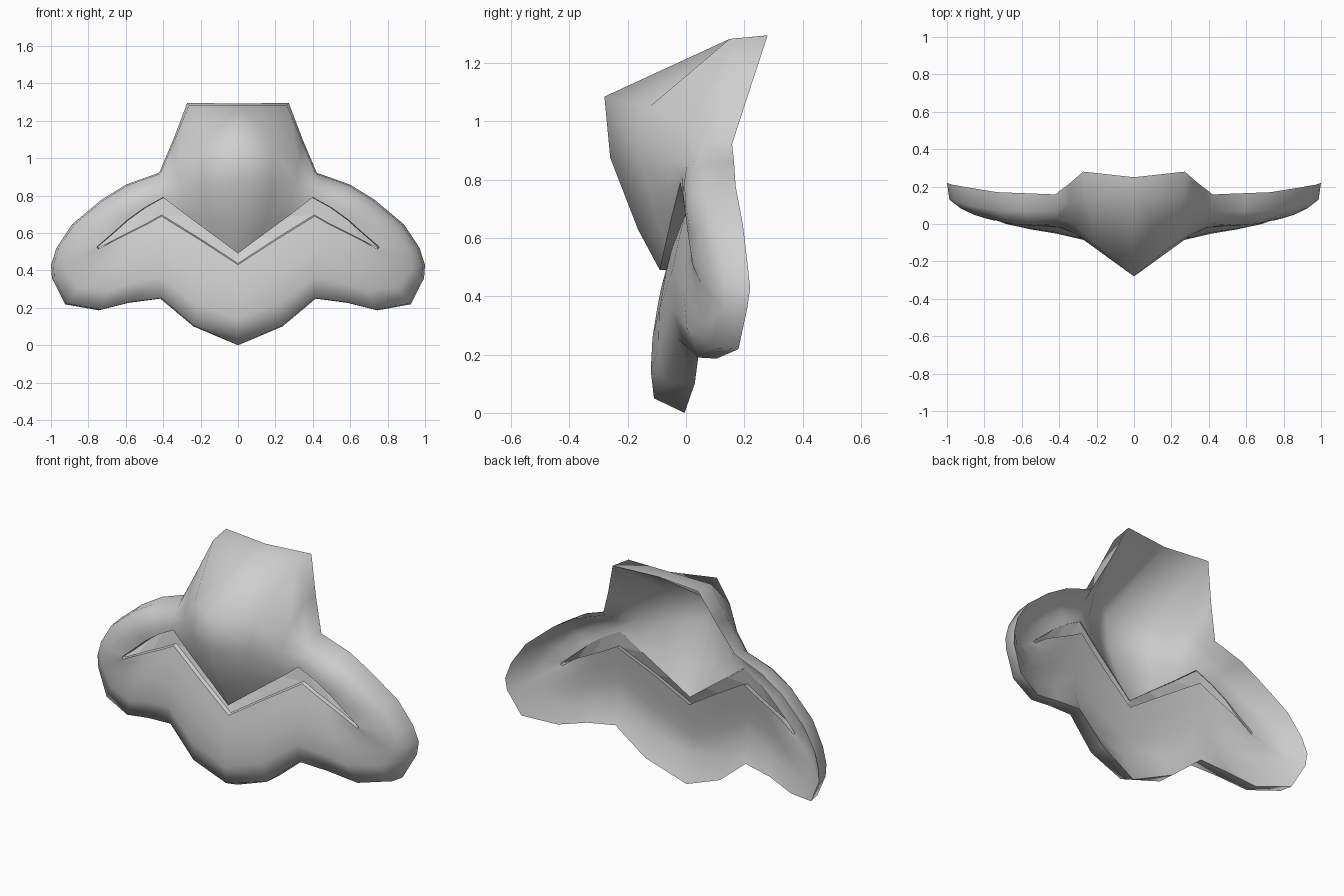
import bpy, bmesh, math

if "Cube" in bpy.data.objects:
    bpy.data.objects.remove(bpy.data.objects["Cube"])

# One flat colour
grey = bpy.data.materials.new("light_grey")
grey.diffuse_color = (0.62, 0.62, 0.62, 1)
grey.use_nodes = True
grey.node_tree.nodes["Principled BSDF"].inputs["Base Color"].default_value = grey.diffuse_color

# Half outline from top centre round the cheek to the chin:
# x, z, y of front edge, y of back edge
OUTLINE = [
    (0, 1.283, .15, .25), (.262, 1.283, .15, .28), (.342, 1.09, .11, .215),
    (.416, .917, .07, .158), (.59, .855, .07, .165), (.72, .775, .07, .17),
    (.875, .645, .095, .195), (.958, .52, .12, .21), (.987, .43, .13, .22),
    (.982, .36, .13, .21), (.912, .222, .105, .18), (.735, .19, .04, .105),
    (.575, .23, .0, .07), (.41, .252, -.03, .05), (.235, .105, -.07, .03),
    (0, .05, -.11, -.005)]

# Matching points round the mouth slit: x, y, z
SLIT = [
    (0, -.09, .49), (.12, -.07, .58), (.27, -.045, .69), (.40, -.02, .79),
    (.50, -.01, .735), (.59, 0, .67), (.68, .01, .59), (.75, .02, .53),
    (.755, .02, .522), (.745, .02, .515), (.66, .015, .56), (.57, .01, .605),
    (.48, .005, .65), (.41, 0, .69), (.20, -.05, .56), (0, -.085, .43)]

# Nose columns, three points each between outline and slit
NOSE = {0: [(0, -.28, 1.085), (0, -.26, .875), (0, -.165, .63)],
        1: [(.19, -.125, 1.05), (.18, -.15, .86), (.16, -.11, .70)],
        2: [(.325, .005, .98), (.31, -.055, .87), (.29, -.06, .77)]}


def column(i):
    """Front points from the outer rim to the slit."""
    x, z, yf, yb = OUTLINE[i]
    a, b = (x, yf, z), SLIT[i]
    if i in NOSE:
        return [a] + NOSE[i] + [b]
    bulge = .02 if i in (3, 6, 7, 8, 9, 10, 15) else .035
    mids = []
    for t in (.25, .55, .82):
        p = [a[k] + (b[k] - a[k]) * t for k in range(3)]
        p[1] -= bulge * math.sin(math.pi * t ** .8)
        mids.append(tuple(p))
    return [a] + mids + [b]


def back_column(i, front):
    """Inner points: wide rim at the outside, thin wall inside."""
    x, z, yf, yb = OUTLINE[i]
    rim = (x * 1.013, yb, z + (z - .5) * .012)
    if i == 1:
        rim = (.272, yb, 1.295)
    if i == 15:
        rim = (0, yb, .0)
    inner = [(p[0] * .99, p[1] + .055, p[2]) for p in front[1:]]
    if i > 9:  # top of the lower lip rises towards the back
        x, y, z = inner[-1]
        inner[-1] = (x, y, z + .018)
    return [rim] + inner


def finish(bm, name):
    bmesh.ops.recalc_face_normals(bm, faces=bm.faces[:])
    mesh = bpy.data.meshes.new(name)
    bm.to_mesh(mesh)
    bm.free()
    mesh.materials.append(grey)
    ob = bpy.data.objects.new(name, mesh)
    bpy.context.collection.objects.link(ob)
    mod = ob.modifiers.new("mirror", 'MIRROR')
    mod.use_clip = True
    mod.merge_threshold = .0005
    return ob


# Muzzle shell: front skin, back skin, outer rim and slit walls
bm = bmesh.new()
front, back = [], []
for i in range(16):
    pts = column(i)
    front.append([bm.verts.new(p) for p in pts])
    back.append([bm.verts.new(p) for p in back_column(i, pts)])
for i in range(15):
    j = i + 1
    for k in range(4):
        bm.faces.new((front[i][k], front[i][k + 1], front[j][k + 1], front[j][k]))
        bm.faces.new((back[i][k], back[j][k], back[j][k + 1], back[i][k + 1]))
    for k in (0, 4):
        quad = [front[i][k], front[j][k], back[j][k], back[i][k]]
        bm.faces.new(quad if k == 0 else quad[::-1])
for f in bm.faces:
    f.smooth = True
# Crisp edges along the back of the rim and both sides of the slit
for i in range(15):
    for side, k in ((back, 0), (front, 4), (back, 4)):
        bm.edges.get((side[i][k], side[i + 1][k])).smooth = False
finish(bm, "muzzle_shell")

# Slit panel: recessed strip between upper and lower lip, leaning back
bm = bmesh.new()
upper = [bm.verts.new((x, y + .053, z)) for x, y, z in SLIT[:8]]
lower = [bm.verts.new((x, y + .02, z + .004)) for x, y, z in SLIT[:7:-1]]
for i in range(7):
    bm.faces.new((upper[i], lower[i], lower[i + 1], upper[i + 1]))
finish(bm, "slit_panel")
